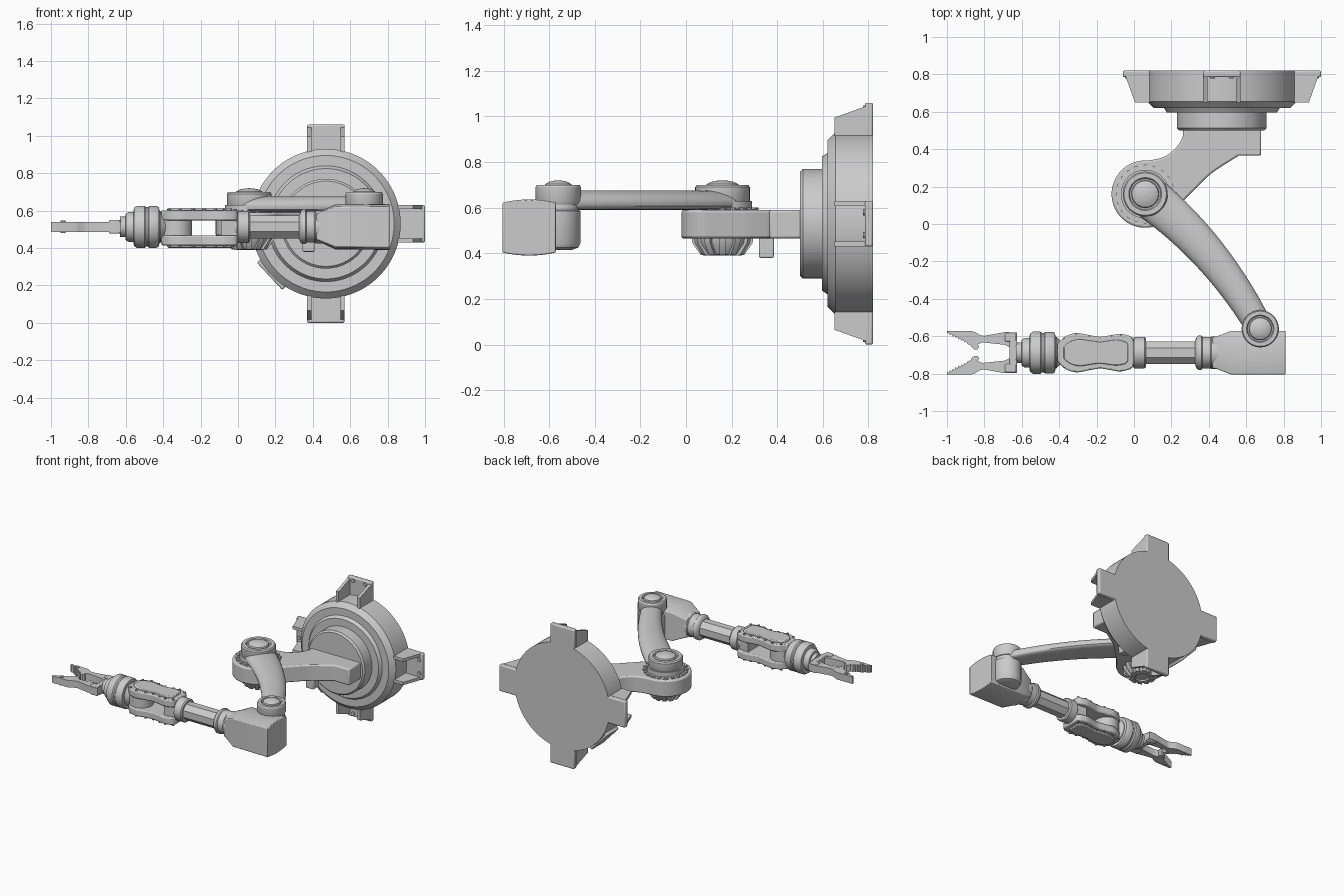
import bpy, bmesh, math
from mathutils import Matrix, Vector
from math import pi, cos, sin, radians

if "Cube" in bpy.data.objects:
    bpy.data.objects.remove(bpy.data.objects["Cube"])

T = Matrix.Translation
AXIS = {'X': Matrix.Rotation(pi/2, 4, 'Y'), 'Y': Matrix.Rotation(-pi/2, 4, 'X'), 'Z': Matrix.Identity(4)}


def finish(name, bm, mat=Matrix.Identity(4), bevel=0, angle=35):
    bmesh.ops.remove_doubles(bm, verts=bm.verts, dist=1e-5)
    bm.transform(mat)
    bmesh.ops.recalc_face_normals(bm, faces=bm.faces)
    me = bpy.data.meshes.new(name)
    bm.to_mesh(me)
    bm.free()
    me.shade_smooth()
    me.set_sharp_from_angle(angle=radians(angle))
    ob = bpy.data.objects.new(name, me)
    bpy.context.collection.objects.link(ob)
    if bevel:
        m = ob.modifiers.new("bevel", 'BEVEL')
        m.width, m.segments, m.limit_method, m.angle_limit = bevel, 2, 'ANGLE', radians(40)
    return ob


def loft(name, rings, mat=Matrix.Identity(4), **kw):
    bm = bmesh.new()
    rows = [[bm.verts.new(p) for p in r] for r in rings]
    n = len(rows[0])
    for a, b in zip(rows, rows[1:]):
        for i in range(n):
            bm.faces.new((a[i], a[(i+1) % n], b[(i+1) % n], b[i]))
    bm.faces.new(rows[0])
    bm.faces.new(rows[-1])
    return finish(name, bm, mat, **kw)


def lathe(name, profile, center, axis='Z', seg=48, **kw):
    """profile: (radius, distance along axis measured from center)"""
    rings = [[(max(r, .0005)*cos(2*pi*(i+.5)/seg), max(r, .0005)*sin(2*pi*(i+.5)/seg), h)
              for i in range(seg)] for r, h in profile]
    return loft(name, rings, T(center) @ AXIS[axis], **kw)


def prism(name, pts, z0, z1, mat=Matrix.Identity(4), **kw):
    return loft(name, [[(x, y, z) for x, y in pts] for z in (z0, z1)], mat, **kw)


def spline(pts, n=5):
    """open Catmull-Rom curve through pts"""
    P = [Vector(p) for p in [pts[0]] + list(pts) + [pts[-1]]]
    out = []
    for a, b, c, d in zip(P, P[1:], P[2:], P[3:]):
        for k in range(n):
            t = k/n
            out.append(.5*(2*b + (c-a)*t + (2*a-5*b+4*c-d)*t*t + (3*b-a-3*c+d)*t**3))
    return [tuple(p) for p in out + [P[-1]]]


def bolt(name, x, y, z0, z1, r=.01, mat=Matrix.Identity(4)):
    prism(name, [(x+r*cos(k*pi/5), y+r*sin(k*pi/5)) for k in range(10)], z0, z1, mat)


# Wall base: stepped round drum facing -y
BX, BZ = .47, .53
lathe("base_drum", [(.40, .82), (.40, .655), (.39, .645), (.365, .62), (.31, .62), (.295, .597), (.24, .597)],
      (BX, 0, BZ), 'Y', 64)
lathe("base_turntable", [(.24, .63), (.24, .512), (.228, .50)], (BX, 0, BZ), 'Y', 64)

# Four mounting lugs: plate, two ribs, two bolts each
for k in range(4):
    m = T((BX, 0, BZ)) @ Matrix.Rotation(-k*pi/2, 4, 'Y')
    prism("lug_plate", [(.34, .785), (.53, .785), (.53, .82), (.34, .82)], -.1, .1, m, bevel=.008)
    for s in (-1, 1):
        prism("lug_rib", [(.36, .65), (.465, .65), (.515, .79), (.36, .79)], s*.1, s*.078, m)
        bolt("lug_bolt", .505, s*.05, -.79, -.777, .014, m @ Matrix.Rotation(pi/2, 4, 'X'))

# Service cover on the lower left rim
prism("base_cover", [(.35, .66), (.412, .66), (.412, .80), (.35, .80)], -.10, .10,
      T((BX, 0, BZ)) @ Matrix.Rotation(radians(137), 4, 'Y'), bevel=.008)

# Shoulder bracket from turntable to shoulder pivot
SX, SY = .06, .16
arc = [(SX+.18*cos(radians(a)), SY+.18*sin(radians(a))) for a in range(85, 341, 8)]
outline = spline([(.262, .47), (.235, .42), (.18, .37), (.12, .345)])[:-1] + arc + \
    spline([(.25, .11), (.33, .19), (.42, .275), (.56, .365)]) + [(.68, .365), (.68, .51), (.262, .51)]
prism("shoulder_bracket", outline, .465, .59, bevel=.01)
prism("bracket_stop", [(.345, .32), (.41, .32), (.41, .385), (.345, .385)], .38, .47, bevel=.006)

# Shoulder joint: bolt ring, hub, lower finned cone
for k in range(20):
    a = 2*pi*k/20
    bolt("shoulder_bolt", SX+.145*cos(a), SY+.145*sin(a), .585, .60, .013)
lathe("shoulder_ring", [(.155, .58), (.155, .592), (.13, .594), (.13, .63), (0, .63)], (SX, SY, 0))
lathe("shoulder_cone", [(.12, .47), (.118, .445), (.08, .395), (.05, .39), (.045, .40), (0, .40)], (SX, SY, 0))
for k in range(12):
    m = T((SX, SY, 0)) @ Matrix.Rotation(2*pi*k/12, 4, 'Z') @ Matrix.Rotation(pi/2, 4, 'X')
    prism("cone_fin", [(.06, .47), (.135, .47), (.132, .445), (.095, .392), (.06, .39)], -.014, .014, m)


def cap(name, x, y, s):
    prof = [(.112, .615), (.12, .63), (.12, .69), (.113, .70), (.088, .70), (.082, .69), (.074, .69),
            (.07, .703), (.05, .713), (.025, .718), (0, .72)]
    lathe(name, [(r*s, h) for r, h in prof], (x, y, 0), angle=30)


EX, EY = .675, -.56
cap("shoulder_cap", SX, SY, 1)
cap("elbow_cap", EX, EY, .83)

# Upper arm: curved, tapered tube with a flattened underside
rings = []
A, B, C = Vector((SX, SY)), Vector((.4325, -.12)), Vector((EX, EY))
for i in range(21):
    t = i/20
    p = A*(1-t)**2 + B*2*t*(1-t) + C*t*t
    d = ((B-A)*(1-t) + (C-B)*t).normalized()
    w = .115 - .043*t
    ring = []
    for k in range(32):
        a = 2*pi*k/32
        z = .62 + (.055*sin(a) if sin(a) >= 0 else -.03*abs(sin(a))**.5)
        ring.append((p.x + d.y*w*cos(a), p.y - d.x*w*cos(a), z))
    rings.append(ring)
loft("upper_arm", rings)

# Elbow pivot and forearm housing with bowed top and bottom
lathe("elbow_pivot", [(.06, .415), (.088, .425), (.098, .445), (.098, .585), (.09, .59), (.085, .63)], (EX, EY, 0))
FY, FZ = -.688, .513
rings = []
for x, w, h in ((.42, .082, .075), (.445, .088, .085), (.52, .117, .12), (.81, .117, .123)):
    top = [(-1+i/4, 1-.11*(-1+i/4)**2) for i in range(9)]
    rings.append([(x, FY+u*w, FZ+v*h) for u, v in top] + [(x, FY-u*w, FZ-v*h) for u, v in top])
loft("forearm_housing", rings, bevel=.005)

# Forearm shaft and collars
FC = (0, FY, FZ)
lathe("forearm_collar", [(.06, .325), (.085, .335), (.092, .345), (.092, .36), (.084, .366), (.084, .41),
                         (.088, .415), (.088, .45)], FC, 'X')
lathe("forearm_shaft", [(.066, .03), (.066, .35)], FC, 'X', 8, angle=20)
lathe("forearm_end_collar", [(.06, -.03), (.07, -.005), (.085, 0), (.085, .055), (.078, .063), (.05, .063)], FC, 'X')

# Wrist fork: two waisted plates, spacers and edge bolts
half = spline([(.0, .06), (-.015, .085), (-.07, .10), (-.12, .094), (-.18, .085), (-.24, .094), (-.31, .105),
               (-.37, .085), (-.41, .045)])
for s in (1, -1):
    full = half + [(x, -v) for x, v in reversed(half)]
    plate = [(x, FY+v) for x, v in full]
    inner = [(-.2+(x+.2)*.84, FY+v*.68) for x, v in full]
    c = .508
    prism("fork_plate", plate, c+s*.04, c+s*.094, bevel=.008)
    prism("fork_cover", inner, c+s*.09, c+s*.107, bevel=.007)
    for x, v in half[5:38:5]:
        for side in (1, -1):
            bolt("fork_bolt", x, FY+side*(v-.014), c+s*.09, c+s*.101, .009)
lathe("fork_hinge", [(.085, .46), (.085, .555)], (-.33, FY, 0))
prism("fork_rear_spacer", [(-.09, FY-.07), (0, FY-.06), (0, FY+.06), (-.09, FY+.07)], .46, .555)

# Wrist rotor
lathe("wrist", [(.05, -.37), (.07, -.40), (.085, -.415), (.085, -.42), (.105, -.422), (.112, -.435), (.112, -.475),
                (.106, -.482), (.106, -.492), (.113, -.50), (.113, -.54), (.102, -.556), (.08, -.56),
                (.08, -.585), (.07, -.60), (.055, -.602), (.055, -.63), (.03, -.632)], FC, 'X')

# Gripper: mirrored toothed jaws on a palm
teeth = [(-.89-.11*i/14, .046+.055*i/14 + (.012 if i % 2 else 0)) for i in range(15)]
jaw = [(-.625, 0), (-.663, 0), (-.663, .028), (-.69, .042), (-.705, .044), (-.81, .055), (-.835, .045),
       (-.828, .03), (-.838, .018), (-.855, .018), (-.868, .03), (-.875, .042)] + teeth + \
      [(-1, .117), (-.87, .117), (-.85, .11), (-.82, .092), (-.80, .09), (-.69, .11), (-.625, .108)]
for s, nm in ((1, "jaw_inner_side"), (-1, "jaw_outer_side")):
    prism(nm, [(x, FY+s*v) for x, v in jaw], .487, .54)
    prism("jaw_root", [(-.63, FY+s*.06), (-.69, FY+s*.06), (-.69, FY+s*.105), (-.63, FY+s*.105)], .477, .55, bevel=.006)
    bolt("jaw_tip_pin", -.935, FY+s*.095, .48, .547, .013)
prism("gripper_palm", [(-.665, FY-.07), (-.625, FY-.07), (-.625, FY+.07), (-.665, FY+.07)], .477, .55, bevel=.005)
